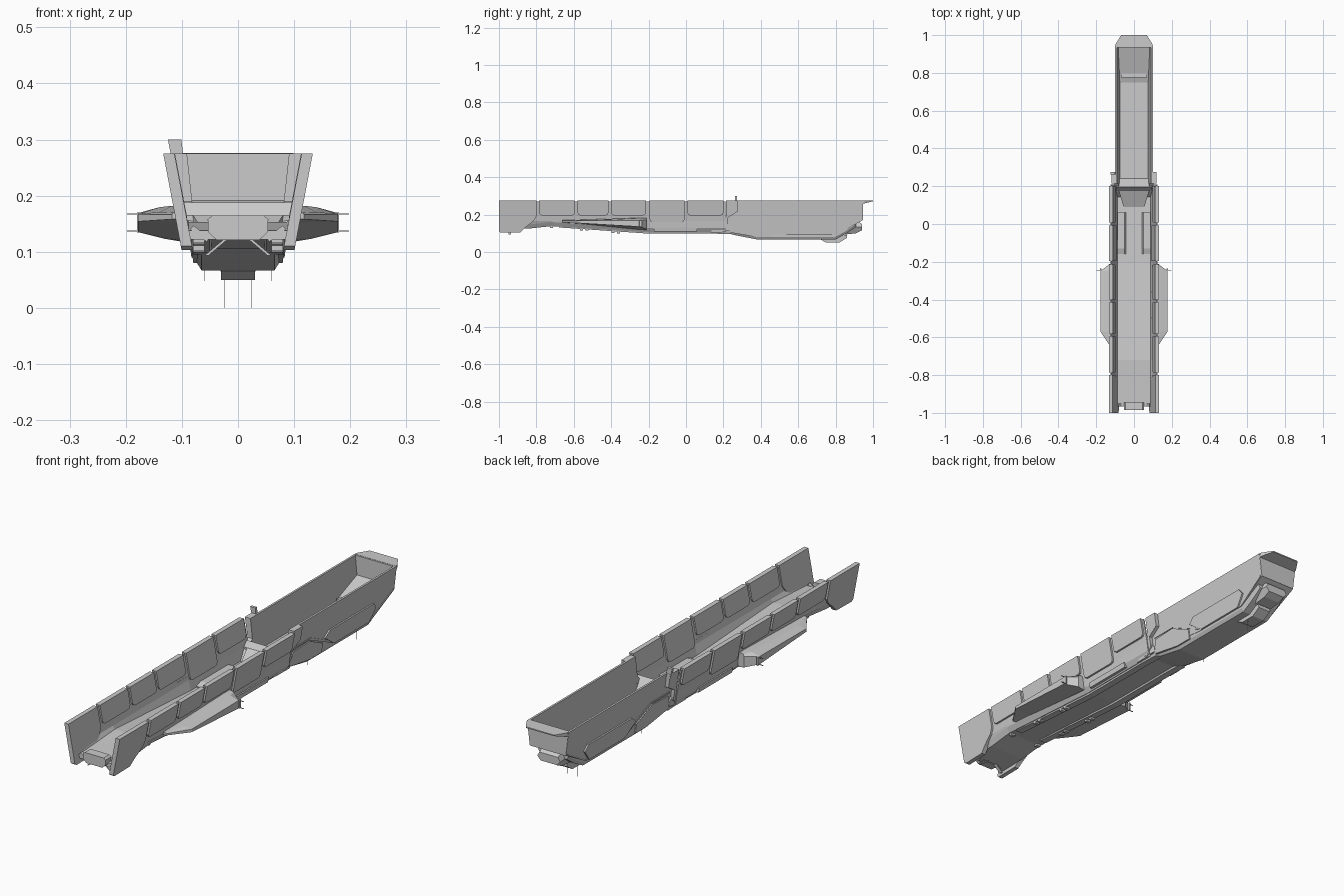
import bpy, bmesh

def loft(name, rings, both=False):
    """Skin equal-length rings of 3D points, cap the ends, optionally mirror across x."""
    bm = bmesh.new()
    vs = [[bm.verts.new(p) for p in r] for r in rings]
    n = len(rings[0])
    for a, b in zip(vs, vs[1:]):
        for i in range(n):
            j = (i + 1) % n
            bm.faces.new((a[i], a[j], b[j], b[i]))
    bm.faces.new(vs[0])
    bm.faces.new(vs[-1][::-1])
    bmesh.ops.recalc_face_normals(bm, faces=bm.faces)
    me = bpy.data.meshes.new(name)
    bm.to_mesh(me)
    bm.free()
    ob = bpy.data.objects.new(name, me)
    bpy.context.collection.objects.link(ob)
    if both:
        ob.modifiers.new("mirror", 'MIRROR')
    return ob

def sym(y, half):
    """Full cross-section at y from half points running from centre line to centre line."""
    return [(x, y, z) for x, z in half] + [(-x, y, z) for x, z in half[::-1] if x > 0]

def box(name, x0, x1, y0, y1, z0, z1, both=False):
    ring = lambda y: [(x0, y, z0), (x1, y, z0), (x1, y, z1), (x0, y, z1)]
    return loft(name, [ring(y0), ring(y1)], both)

def plate(name, pts, surf, out, depth):
    """Side plate with a y-z outline, following a leaning wall, on both sides."""
    return loft(name, [[(surf(z) + o, y, z) for y, z in pts] for o in (out - depth, out)], True)

def panel(name, y0, y1, z0, c=0.015):
    """Wall panel with rounded lower corners, straddling the thin front wall."""
    plate(name, [(y0, .275), (y1, .275), (y1, z0 + c), (y1 - c * .3, z0 + c * .3), (y1 - c, z0),
                 (y0 + c, z0), (y0 + c * .3, z0 + c * .3), (y0, z0 + c)], front_x, 0, .021)

front_x = lambda z: .10 + (z - .10) * .19
rear_x = lambda z: .10 - (.275 - z) * .13

# front trough: open hull with floor and thin leaning walls
def trough(y, zf, zb):
    return sym(y, [(0, zf), (.087, zf), (.097, .165), (.118, .27), (.124, .27),
                   (.104, .165), (.099, zb + .022), (.085, zb), (0, zb)])
loft("front_hull", [trough(-.965, .138, .122), trough(-.84, .145, .125), trough(-.72, .153, .138),
                    trough(-.2, .122, .105), trough(.21, .118, .105)])

# rear trough: narrower hull with floor climbing to the bow
def rear(y, zf, zb):
    return sym(y, [(0, zf), (rear_x(zf) - .006, zf), (.091, .275), (.10, .275),
                   (rear_x(zb), zb), (0, zb)])
loft("rear_hull", [rear(.215, .13, .11), rear(.36, .13, .105), rear(.53, .13, .09),
                   rear(.75, .13, .09), rear(.8, .147, .09), rear(.945, .195, .17)])
loft("bow_wall", [sym(y, [(0, .275), (.099, .275), (rear_x(.17), .17), (0, .17)])
                  for y in (.934, .947)])
loft("bow_lip", [sym(.94, [(0, .276), (.099, .276), (.097, .255), (0, .255)]),
                 sym(.955, [(0, .276), (.096, .276), (.095, .26), (0, .26)]),
                 sym(1, [(0, .276), (.068, .276), (.067, .271), (0, .271)])])

# lower rear hull, stepped keel and chin
def belly(y, zt, zb):
    return sym(y, [(0, zt), (rear_x(zt) - .003, zt), (.074, zb + .014), (.065, zb), (0, zb)])
loft("lower_hull", [belly(.2, .122, .105), belly(.27, .122, .088), belly(.38, .12, .067),
                    belly(.8, .12, .067), belly(.86, .15, .1), belly(.91, .17, .135)])
loft("keel", [sym(y, [(0, .09), (.032, .09), (.03, z), (0, z)])
              for y, z in ((.72, .066), (.75, .05), (.82, .05), (.86, .075))])
loft("chin", [sym(y, [(0, t), (.045, t), (.055, (t + b) / 2), (.04, b), (0, b)])
              for y, t, b in ((.82, .12, .09), (.91, .17, .1), (.94, .15, .115))])

# side panels of the lower hull
plate("rear_side_panel", [(.47, .14), (.5, .165), (.8, .165), (.82, .14), (.78, .09), (.54, .09)],
      rear_x, .007, .011)
plate("mid_side_panel", [(.23, .105), (.25, .165), (.36, .17), (.46, .122), (.46, .08), (.38, .08)],
      rear_x, .005, .01)
plate("groove_rail", [(.24, .174), (.36, .174), (.54, .09), (.8, .09), (.94, .17), (.94, .177),
                      (.8, .097), (.545, .097), (.37, .181), (.24, .181)], rear_x, .003, .008)

# armour plates along the front hull
plate("front_leg_plate", [(-1, .275), (-.8, .275), (-.8, .19), (-.815, .165), (-.86, .13),
                          (-.885, .105), (-.99, .103), (-1, .11)], front_x, 0, .02)
for i, (a, b, z) in enumerate(((-.785, -.595, .195), (-.58, -.415, .195), (-.4, -.215, .195),
                               (-.195, -.008, .16), (.008, .2, .195))):
    panel(f"armour_panel_{i + 1}", a, b, z)
plate("shoulder_plate", [(.215, .275), (.275, .275), (.275, .215), (.225, .185), (.225, .14),
                         (.19, .105), (.13, .105), (.17, .15), (.215, .19)],
      lambda z: .09 + (z - .1) * .16, 0, .022)
plate("lower_side_strip", [(-.17, .11), (.06, .11), (.06, .132), (-.17, .132)], front_x, 0, .012)
loft("shoulder_fin", [[(-.125, y, .30), (-.101, y, .30), (-.095, y, .25), (-.115, y, .25)]
                      for y in (.262, .274)])

# side sponsons with their thin aerials
def wing(y, xo, bi, bo, to, ti):
    return [(.1, y, bi), (xo, y, bo), (xo, y, to), (min(.14, xo - .003), y, to + (ti - to) * .8),
            (.118, y, ti), (.1, y, ti)]
loft("sponson", [wing(-.66, .118, .158, .158, .166, .17), wing(-.57, .178, .152, .154, .167, .172),
                 wing(-.25, .178, .12, .135, .169, .182), wing(-.212, .13, .118, .123, .17, .182)], True)
box("sponson_end_frame", .173, .18, -.248, -.236, .134, .17, True)
for z in (.137, .167):
    box("sponson_aerial", .178, .198, -.247, -.243, z - .001, z + .001, True)

# front cross block, struts and tray
loft("front_cross_block", [sym(y, [(0, .165), (.045, .165), (.054, .158), (.053, .135),
                                   (.038, .121), (0, .121)]) for y in (-.985, -.945)])
loft("front_strut", [[(.02, y, .121), (.027, y, .121), (.06, y, .093), (.053, y, .093)]
                     for y in (-.95, -.935)], True)
loft("front_strut_upper", [[(.05, y, .125), (.056, y, .118), (.085, y, .14), (.08, y, .147)]
                           for y in (-.965, -.95)], True)

# floor fittings inside the trough
loft("floor_rail", [[(.042, y, .112), (.088, y, .112), (.088, y, t), (.05, y, t), (.042, y, t - .006)]
                    for y, t in ((-.16, .126), (-.13, .136), (.06, .136))], True)
loft("cross_bulkhead", [sym(y, [(0, t), (w, t), (w * .97, .112), (0, .112)])
                        for y, w, t in ((.09, .055, .125), (.175, .08, .165), (.178, .096, .165),
                                        (.195, .096, .188), (.24, .088, .132))])
hatch = [(.04, .41), (.055, .43), (.055, .71), (.04, .73)]
loft("floor_hatch", [[(x, y, z) for x, y in hatch] + [(-x, y, z) for x, y in hatch[::-1]]
                     for z in (.125, .135)])
box("floor_strip", -.07, .07, .775, .8, .13, .152)

# under-hull nubs and hanging aerials
for y in (-.72, -.56, -.53, -.39, -.36):
    z = .10 - (y + .36) * .08
    box("hull_nub", .06, .08, y - .008, y + .008, z, z + .015, True)
box("long_aerial", .0235, .0245, .7795, .7805, 0, .055, True)
box("short_aerial", .0585, .0595, .3895, .3905, .048, .07, True)

# side-by-side skids under the front hull
loft("under_skid", [[(.05, y, b), (.08, y, b), (.084, y, b + .013), (.045, y, b + .013)]
                    for y, b in ((-.68, .131), (-.2, .098), (.15, .098), (.24, .095))], True)
